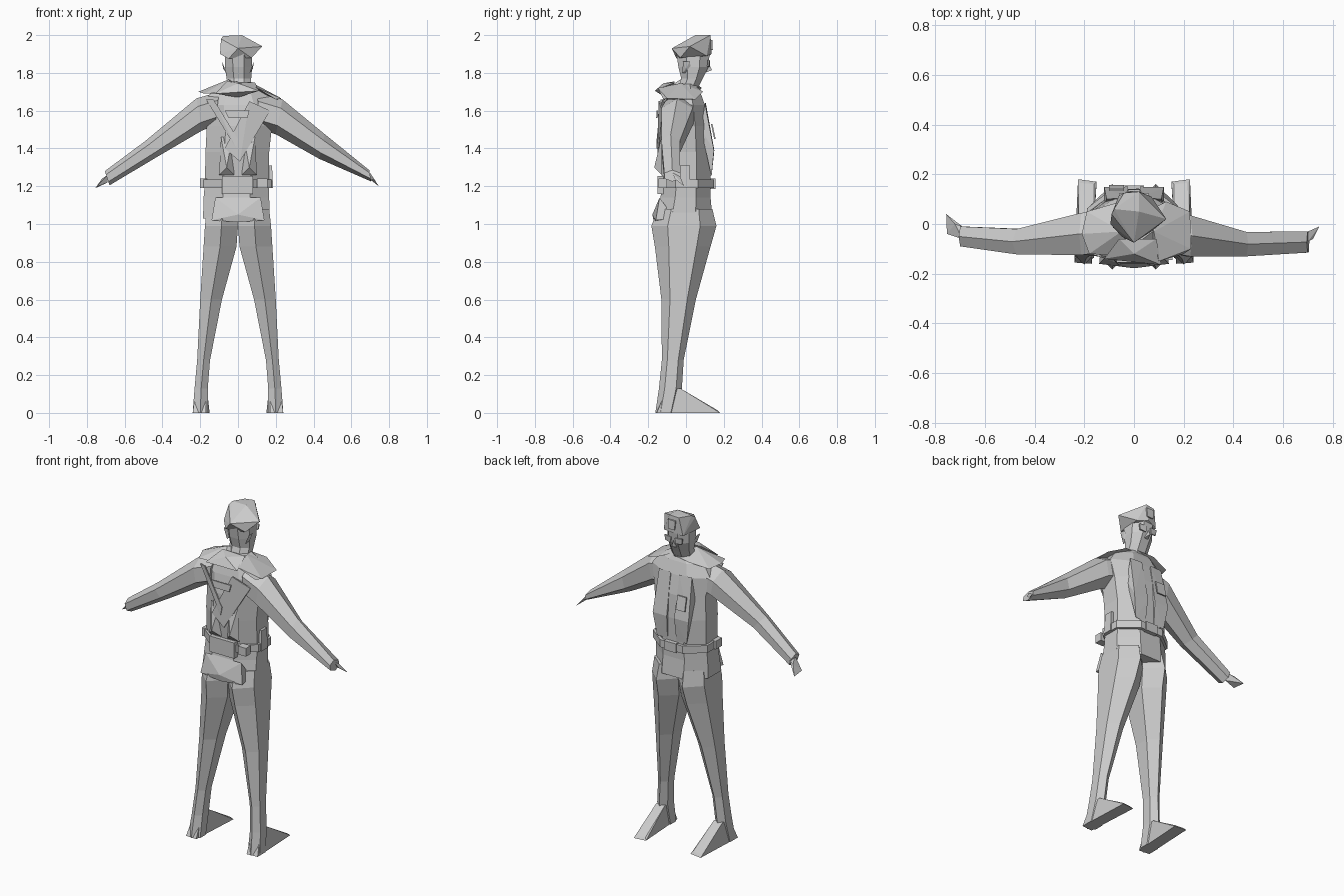
import bpy, bmesh, math
from mathutils import Vector

grey = bpy.data.materials.new("plain_grey")
grey.diffuse_color = (0.6, 0.6, 0.6, 1)


def finish(name, bm):
    bmesh.ops.recalc_face_normals(bm, faces=bm.faces[:])
    mesh = bpy.data.meshes.new(name)
    bm.to_mesh(mesh)
    bm.free()
    mesh.materials.append(grey)
    ob = bpy.data.objects.new(name, mesh)
    bpy.context.collection.objects.link(ob)
    return ob


def loft(name, rings):
    """Skin a row of point rings and cap both ends."""
    bm = bmesh.new()
    rows = [[bm.verts.new(p) for p in r] for r in rings]
    n = len(rows[0])
    for a, b in zip(rows, rows[1:]):
        for i in range(n):
            j = (i + 1) % n
            bm.faces.new((a[i], a[j], b[j], b[i]))
    bm.faces.new(rows[0])
    bm.faces.new(rows[-1])
    return finish(name, bm)


def hull(name, pts):
    """Faceted convex solid around a few points."""
    bm = bmesh.new()
    for p in pts:
        bm.verts.new(p)
    r = bmesh.ops.convex_hull(bm, input=bm.verts[:])
    bmesh.ops.delete(bm, geom=[g for g in r["geom_interior"] if isinstance(g, bmesh.types.BMVert)],
                     context='VERTS')
    return finish(name, bm)


def flat_ring(z, x0, x1, y0, y1, n=8):
    """Horizontal polygon filling a rectangle of extents."""
    cx, cy, s = (x0 + x1) / 2, (y0 + y1) / 2, 1 / math.cos(math.pi / n)
    return [(cx + (x1 - x0) / 2 * s * math.cos(math.tau * (i + .5) / n),
             cy + (y1 - y0) / 2 * s * math.sin(math.tau * (i + .5) / n), z) for i in range(n)]


def arm_ring(xt, zt, xb, zb, y0, y1):
    """Six-sided section between a top and a bottom point."""
    c = Vector(((xt + xb) / 2, (y0 + y1) / 2, (zt + zb) / 2))
    u = Vector(((xt - xb) / 2, 0, (zt - zb) / 2))
    v = Vector((0, (y1 - y0) / 2 * 1.155, 0))
    return [c + u * math.cos(math.tau * i / 6) + v * math.sin(math.tau * i / 6) for i in range(6)]


def box(name, x0, x1, y0, y1, z0, z1):
    return hull(name, [(x, y, z) for x in (x0, x1) for y in (y0, y1) for z in (z0, z1)])


def plate(name, pts, t=0.008):
    """Thin flat panel, thickened along y."""
    return hull(name, [(x, y + d, z) for x, y, z in pts for d in (0, t)])


# Jacket body
loft("jacket", [flat_ring(*r) for r in (
    (1.03, -.185, .168, -.165, .14),
    (1.14, -.182, .165, -.135, .13),
    (1.22, -.175, .165, -.125, .13),
    (1.38, -.172, .165, -.14, .135),
    (1.52, -.165, .18, -.135, .125),
    (1.63, -.19, .20, -.115, .10),
    (1.70, -.14, .15, -.095, .075),
    (1.74, -.07, .08, -.06, .055))])

# Seat flap at the back hem
hull("jacket_tail", [(-.12, -.14, 1.14), (.12, -.14, 1.14), (0, -.178, 1.05), (-.14, -.16, 1.02),
                     (.14, -.16, 1.02), (0, -.17, 1.01), (-.13, -.06, 1.03), (.13, -.06, 1.03)])

# Trouser legs and shoes
for side, s in (("left", -1), ("right", 1)):
    rows = ((1.08, .0, .165, -.13, .12), (.99, .0, .175, -.16, .138), (.88, .008, .182, -.145, .11),
            (.60, .085, .20, -.118, .04), (.28, .148, .216, -.12, -.02),
            (.13, .16, .23, -.135, -.03), (.0, .16, .24, -.155, -.06))
    loft(side + "_leg", [[(s * x, y, z) for x, y, z in flat_ring(*r, n=6)] for r in rows])
    hull(side + "_shoe", [(s * x, y, z) for x, y, z in (
        (.165, -.03, .13), (.222, -.03, .13), (.17, -.10, .13), (.222, -.10, .13),
        (.17, -.16, 0), (.24, -.155, 0), (.15, .17, 0), (.225, .18, 0),
        (.16, .16, .015), (.215, .165, .015))])

# Sleeves
sleeves = {
    "left": ((-.10, 1.70, -.12, 1.52, -.11, .05), (-.22, 1.665, -.19, 1.495, -.125, .045),
             (-.49, 1.44, -.42, 1.36, -.122, -.02), (-.705, 1.28, -.68, 1.205, -.09, -.01)),
    "right": ((.10, 1.70, .12, 1.50, -.11, .05), (.235, 1.66, .20, 1.475, -.13, .035),
              (.46, 1.475, .43, 1.345, -.13, -.032), (.695, 1.285, .705, 1.225, -.115, -.03))}
for side, rows in sleeves.items():
    loft(side + "_sleeve", [arm_ring(*r) for r in rows])

# Hands
hull("left_hand", [(-.69, -.06, 1.26), (-.69, -.01, 1.25), (-.69, -.04, 1.22),
                   (-.755, .04, 1.19), (-.752, -.04, 1.195), (-.72, .0, 1.24)])
hull("right_hand", [(.70, -.07, 1.27), (.70, -.03, 1.25), (.70, -.05, 1.235),
                    (.745, -.01, 1.20), (.72, -.06, 1.24)])

# Head and neck
loft("head", [flat_ring(*r) for r in (
    (1.70, -.055, .07, -.05, .055), (1.77, -.06, .07, -.025, .088),
    (1.83, -.07, .075, -.04, .118), (1.90, -.07, .072, -.05, .125))])
hull("nose", [(-.015, .10, 1.80), (.015, .10, 1.80), (0, .138, 1.815), (0, .115, 1.86)])
for side, s in (("left", -1), ("right", 1)):
    hull(side + "_ear", [(s * .06, -.02, 1.80), (s * .06, .03, 1.80), (s * .085, -.015, 1.86),
                         (s * .085, .02, 1.86), (s * .078, .0, 1.82)])
    plate(side + "_eyeglass", [(s * .012, .12, 1.865), (s * .06, .115, 1.868),
                               (s * .055, .112, 1.835), (s * .018, .117, 1.83)])

# Cap with front badge plate and head band
hull("cap", [(-.09, .04, 1.98), (-.095, .0, 1.90), (0, -.075, 1.93), (.13, .02, 1.94),
             (.07, -.03, 1.88), (-.05, -.05, 1.875), (-.08, .06, 1.995), (.02, .05, 2.0),
             (.02, .13, 2.0), (-.04, .125, 1.995), (.01, .135, 1.90), (.07, .11, 1.89),
             (-.06, .115, 1.885)])
plate("cap_badge", [(-.025, .131, 1.975), (.025, .131, 1.975), (.02, .134, 1.92), (-.02, .133, 1.92)])

# Wide collar
hull("left_collar", [(-.21, -.04, 1.70), (-.18, -.12, 1.69), (-.19, .05, 1.695), (-.05, -.03, 1.765),
                     (-.01, -.13, 1.70), (-.07, .085, 1.72), (.03, .07, 1.73), (-.12, -.03, 1.69)])
hull("right_collar", [(.08, -.03, 1.745), (.10, -.15, 1.72), (.23, -.10, 1.665), (.225, .05, 1.66),
                      (.13, .09, 1.70), (.20, -.12, 1.66), (.05, .05, 1.73)])
hull("back_collar", [(-.06, -.06, 1.755), (.09, -.06, 1.75), (-.12, -.14, 1.69),
                     (.11, -.165, 1.705), (0, -.12, 1.745), (0, -.10, 1.67)])

# Belt, buckle pack and side pouches
loft("belt", [flat_ring(z, -.188, .178, -.14, .148) for z in (1.19, 1.235)])
box("back_pack_plate", -.085, .08, -.152, -.12, 1.16, 1.255)
box("buckle", -.04, .04, .13, .155, 1.185, 1.24)
box("left_pouch", -.20, -.165, -.06, .0, 1.19, 1.24)
box("right_pouch", .10, .155, -.145, -.10, 1.19, 1.24)
hull("holster", [(.165, -.04, 1.19), (.165, .02, 1.19), (.165, -.03, 1.31), (.165, .02, 1.31),
                 (.186, -.04, 1.19), (.186, .02, 1.19), (.18, -.03, 1.31), (.18, .02, 1.31)])

# Back straps and panels
plate("back_sash", [(.06, -.145, 1.65), (.17, -.125, 1.60), (.01, -.152, 1.33), (-.07, -.152, 1.40)])
plate("back_strap", [(-.17, -.12, 1.66), (-.13, -.135, 1.66), (.0, -.155, 1.45), (-.01, -.155, 1.40)])
plate("shoulder_flap", [(-.07, -.155, 1.60), (.06, -.155, 1.60), (.05, -.158, 1.56), (-.05, -.158, 1.56)])
for x in (-.06, .06):
    hull("lower_back_fold", [(x - .04, -.13, 1.26), (x + .04, -.13, 1.26), (x, -.168, 1.30),
                             (x - .03, -.13, 1.46), (x + .03, -.13, 1.46)])

# Front vest panels and pocket
for side, s in (("left", -1), ("right", 1)):
    hull(side + "_vest_panel", [(s * x, y, z) for x, y, z in (
        (.03, .105, 1.64), (.11, .10, 1.64), (.025, .15, 1.39), (.12, .148, 1.39),
        (.03, .135, 1.25), (.10, .135, 1.25), (.03, .08, 1.50), (.12, .08, 1.50))])
plate("chest_pocket", [(-.10, .132, 1.53), (-.04, .132, 1.53), (-.04, .149, 1.45), (-.10, .149, 1.45)])
